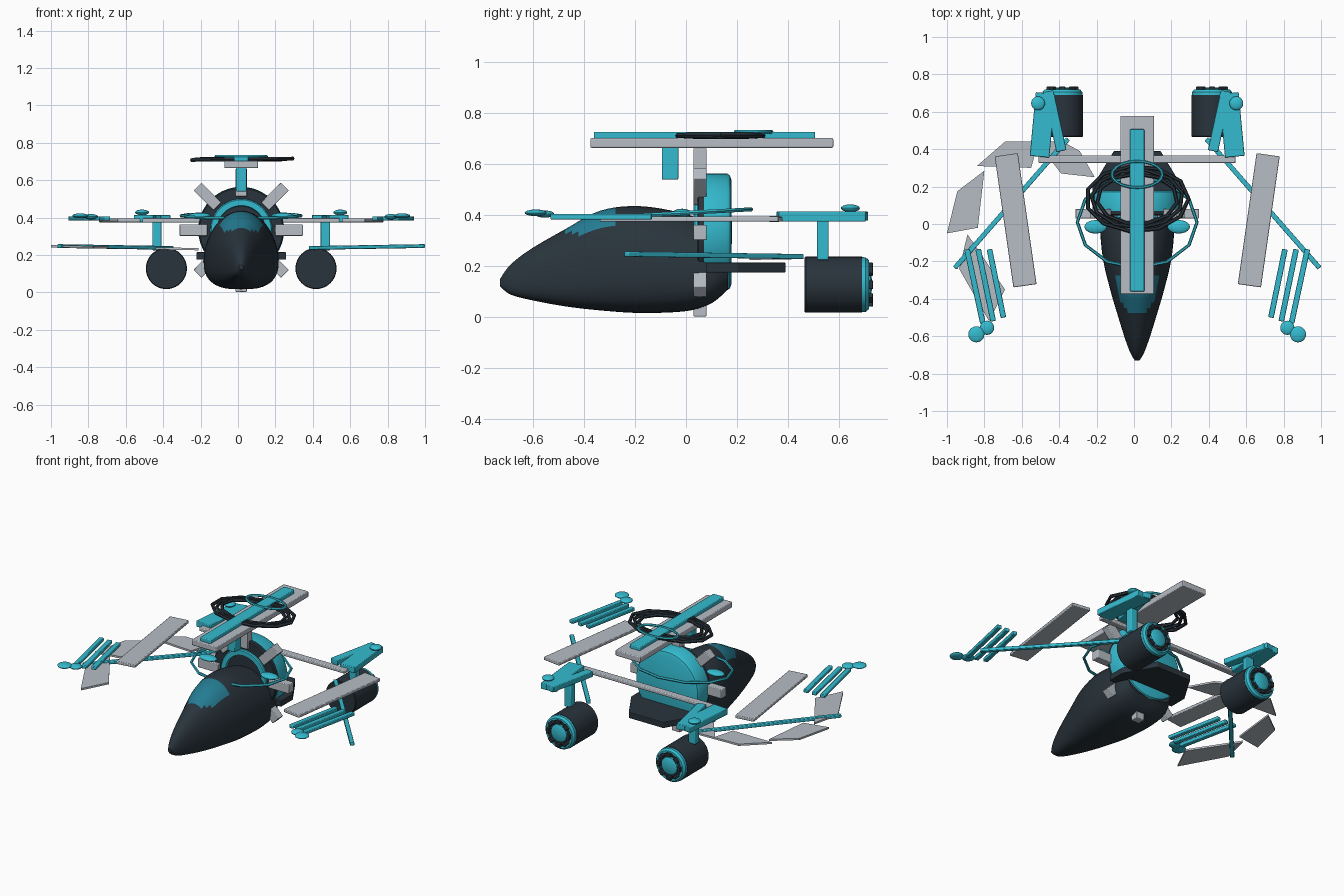
import bpy, bmesh, math
from mathutils import Vector, Matrix

if "Cube" in bpy.data.objects:
    bpy.data.objects.remove(bpy.data.objects["Cube"])

CX = 0.017   # symmetry plane of the craft


def mat(name, rgb):
    m = bpy.data.materials.new(name)
    m.diffuse_color = (*rgb, 1)
    m.use_nodes = True
    m.node_tree.nodes["Principled BSDF"].inputs["Base Color"].default_value = m.diffuse_color
    return m


DARK = mat("dark slate", (0.022, 0.034, 0.045))
CYAN = mat("cyan", (0.035, 0.5, 0.63))
GREY = mat("light grey", (0.47, 0.51, 0.56))
GLASS = mat("canopy teal", (0.018, 0.2, 0.29))


def finish(name, bm, *mats, smooth=True, bevel=0):
    bmesh.ops.recalc_face_normals(bm, faces=bm.faces)
    me = bpy.data.meshes.new(name)
    bm.to_mesh(me)
    bm.free()
    ob = bpy.data.objects.new(name, me)
    bpy.context.collection.objects.link(ob)
    for m in mats:
        me.materials.append(m)
    if bevel:
        b = ob.modifiers.new("bevel", 'BEVEL')
        b.width, b.segments = bevel, 2
    if smooth:
        bpy.context.view_layer.objects.active = ob
        ob.select_set(True)
        bpy.ops.object.shade_smooth_by_angle(angle=math.radians(35))
        ob.select_set(False)
    return ob


def box(name, lo, hi, m, bevel=0.005):
    bm = bmesh.new()
    bmesh.ops.create_cube(bm, size=1)
    for v in bm.verts:
        v.co = [l + (h - l) * (c + 0.5) for l, h, c in zip(lo, hi, v.co)]
    return finish(name, bm, m, bevel=bevel)


def bar(name, a, b, width, thick, m, bevel=0.004):
    """Flat bar from point a to point b."""
    a, b = Vector(a), Vector(b)
    d = (b - a).normalized()
    side = d.cross(Vector((0, 0, 1))).normalized()
    up = side.cross(d)
    bm = bmesh.new()
    bmesh.ops.create_cube(bm, size=1)
    for v in bm.verts:
        c = v.co.copy()
        v.co = (a + b) / 2 + d * c.x * (b - a).length + side * c.y * width + up * c.z * thick
    return finish(name, bm, m, bevel=bevel)


def bead(name, pos, size, m):
    bm = bmesh.new()
    bmesh.ops.create_uvsphere(bm, u_segments=20, v_segments=12, radius=1)
    for v in bm.verts:
        v.co = [p + c * s for p, c, s in zip(pos, v.co, size)]
    return finish(name, bm, m)


def lathe(name, centre, profile, m, n=40):
    """Turn (radius, y) points about an axis along y."""
    bm = bmesh.new()
    rings = []
    for r, y in profile:
        rings.append([bm.verts.new((centre[0] + r * math.cos(2 * math.pi * i / n), y,
                                    centre[1] + r * math.sin(2 * math.pi * i / n))) for i in range(n)])
    for p, q in zip(rings, rings[1:]):
        for i in range(n):
            bm.faces.new((p[i], p[(i + 1) % n], q[(i + 1) % n], q[i]))
    bmesh.ops.remove_doubles(bm, verts=bm.verts, dist=1e-5)
    return finish(name, bm, m)


def hoop(name, centre, rx, ry, tube, n, m, tilt=0.0, roll=0.0, turn=0.0):
    """Faceted elliptical ring of thin square tube."""
    bm = bmesh.new()
    rings = []
    rot = Matrix.Rotation(tilt, 3, 'X') @ Matrix.Rotation(roll, 3, 'Y')
    for i in range(n):
        a = 2 * math.pi * (i + turn) / n
        ring = []
        for k in range(6):
            t = math.pi * k / 3
            o = tube * math.cos(t)
            p = Vector(((rx + o) * math.cos(a), (ry + o) * math.sin(a), tube * math.sin(t)))
            ring.append(bm.verts.new(rot @ p + Vector(centre)))
        rings.append(ring)
    for i in range(n):
        p, q = rings[i], rings[(i + 1) % n]
        for k in range(6):
            bm.faces.new((p[k], p[(k + 1) % 6], q[(k + 1) % 6], q[k]))
    return finish(name, bm, m)


def plate(name, pts, zfun, thick, m, bevel=0.0):
    bm = bmesh.new()
    f = bm.faces.new([bm.verts.new((x, y, zfun(x))) for x, y in pts])
    ext = bmesh.ops.extrude_face_region(bm, geom=[f])
    for v in ext["geom"]:
        if isinstance(v, bmesh.types.BMVert):
            v.co.z += thick
    return finish(name, bm, m, smooth=False, bevel=bevel)


# Hull: lofted sections (y, top, bottom, half width)
stations = [(-.73, .150, .122, .012), (-.69, .205, .09, .036), (-.61, .267, .068, .066),
            (-.475, .345, .043, .108), (-.337, .418, .027, .148), (-.18, .436, .017, .184),
            (0, .405, .024, .2), (.1, .36, .055, .195), (.165, .30, .11, .16)]


def spline(i, t):
    p = [stations[min(max(i + k, 0), len(stations) - 1)] for k in (-1, 0, 1, 2)]
    return [0.5 * (2 * b + (c - a) * t + (2 * a - 5 * b + 4 * c - d) * t * t + (3 * b - a - 3 * c + d) * t ** 3)
            for a, b, c, d in zip(*p)]


bm = bmesh.new()
rows, N = [], 40
sections = [spline(i, k / 5) for i in range(len(stations) - 1) for k in range(5)] + [stations[-1]]
for y, top, bot, w in sections:
    mid = bot + (top - bot) * 0.4
    row = []
    for k in range(N):
        a = 2 * math.pi * k / N
        c, s = math.cos(a), math.sin(a)
        e = 0.95 if s > 0 else 0.65          # flatter belly, rounder back
        x = w * math.copysign(abs(c) ** e, c)
        z = mid + ((top - mid) * s if s > 0 else -(mid - bot) * abs(s) ** 0.7)
        row.append(bm.verts.new((CX + x, y, z)))
    rows.append(row)
for p, q in zip(rows, rows[1:]):
    for k in range(N):
        f = bm.faces.new((p[k], p[(k + 1) % N], q[(k + 1) % N], q[k]))
        c = f.calc_center_median()
        f.material_index = int(-.48 < c.y < -.285 and c.z > .328 + .1 * max(0, c.y + .46))
bm.faces.new(rows[0])
bm.faces.new(rows[-1])
finish("hull", bm, DARK, GLASS)

# Rear drum, its dark face, inner collar and spokes
HUB = (CX, .335)
lathe("rear_drum", HUB, [(0, .07), (.23, .07), (.23, .16), (.222, .172), (.205, .178), (0, .18)], CYAN)
lathe("drum_face", HUB, [(0, .045), (.222, .045), (.228, .05), (.228, .07), (0, .07)], DARK)
lathe("drum_collar", HUB, [(.125, .05), (.13, .03), (.16, .03), (.166, .036), (.166, .05), (.125, .05)], CYAN)
for i in range(8):
    a = i * math.pi / 4
    d = Vector((math.cos(a), 0, math.sin(a)))
    n = Vector((-d.z, 0, d.x))
    bm = bmesh.new()
    bmesh.ops.create_cube(bm, size=1)
    for v in bm.verts:
        c = v.co.copy()
        v.co = Vector((CX, .055 + c.y * .052, .333)) + d * (.255 + c.x * .15) + n * c.z * .06
    finish(f"spoke_{i}", bm, GREY, bevel=.004)

# Dark hexagonal shelf behind the hull
plate("rear_shelf", [(CX + x, y) for x, y in
      [(-.24, .08), (.24, .08), (.24, .2), (.125, .39), (-.125, .39), (-.24, .2)]],
      lambda x: .175, .04, DARK, bevel=.004)

# Top beam and rings
box("top_beam", (CX - .09, -.375, .665), (CX + .09, .578, .703), GREY)
box("top_stripe_beam", (CX - .038, -.362, .70), (CX + .038, .507, .728), CYAN)
box("top_strut", (CX - .028, -.095, .54), (CX + .028, -.03, .67), CYAN)
for i, (rx, ry) in enumerate([(.275, .175), (.245, .155), (.215, .135)]):
    hoop(f"coil_{i}", (CX, .135, .712), rx, ry, .011, 11, DARK, roll=.015 * (i - 1), turn=i * .37)
hoop("top_halo", (CX, .265, .727), .135, .07, .008, 20, CYAN)
hoop("waist_ring", (CX, .01, .41), .32, .245, .009, 12, CYAN, tilt=.055)

# Rear cross beam
box("cross_beam", (CX - .527, .325, .374), (CX + .527, .367, .397), GREY)

# Mirrored side equipment
for s, side in ((-1, "left"), (1, "right")):
    def P(x, y, z):
        return (CX + s * x, y, z)
    bead(f"waist_bead_{side}", P(.222, -.015, .41), (.06, .036, .016), CYAN)
    bar(f"side_board_{side}", P(.70, .37, .385), P(.60, -.33, .385), .125, .02, GREY)
    # front rods and beads
    for i, (x0, x1, y1) in enumerate([(.91, .825, -.53), (.85, .77, -.52), (.79, .715, -.50)]):
        bar(f"front_rod_{i}_{side}", P(x0, -.135, .395), P(x1, y1, .395), .03, .022, CYAN)
    bead(f"rod_bead_small_{side}", P(.803, -.555, .405), (.038, .038, .014), CYAN)
    bead(f"rod_bead_large_{side}", P(.86, -.59, .41), (.043, .043, .013), CYAN)
    # long low diagonal rod
    bar(f"diagonal_rod_{side}", P(.37, .455, .238), P(.975, -.235, .248), .026, .02, CYAN)
    # engine mount
    bar(f"mount_plate_{side}", P(.49, .70, .395), P(.522, .36, .395), .105, .04, CYAN)
    bar(f"mount_bar_{side}", P(.475, .71, .397), P(.405, .39, .397), .055, .035, CYAN)
    bead(f"mount_bead_{side}", P(.53, .645, .428), (.037, .037, .015), CYAN)
    xa, xb = sorted((CX + s * .425, CX + s * .475))
    box(f"pylon_{side}", (xa, .515, .225), (xb, .56, .38), CYAN)
    # engine
    hub = (CX + s * .40, .128)
    lathe(f"engine_body_{side}", hub, [(0, .465), (.106, .465), (.11, .47), (.11, .69), (0, .69)], DARK)
    lathe(f"engine_rim_{side}", hub, [(.108, .688), (.107, .705), (.096, .718), (.084, .718), (.084, .69)], CYAN)
    lathe(f"engine_recess_{side}", hub, [(.085, .712), (0, .712)], DARK)
    lathe(f"engine_cap_{side}", hub, [(.058, .71), (.056, .722), (.045, .728), (0, .73)], CYAN)
    for i in range(8):
        a = i * math.pi / 4
        u = Vector((math.cos(a), 0, math.sin(a)))
        w = Vector((-u.z, 0, u.x))
        bm = bmesh.new()
        bmesh.ops.create_cube(bm, size=1)
        for v in bm.verts:
            c = v.co.copy()
            v.co = Vector((hub[0], .719 + c.y * .03, hub[1])) + u * (.075 + c.x * .022) + w * c.z * .034
        finish(f"engine_tooth_{i}_{side}", bm, DARK, bevel=.003)

# Curved row of thin plates on the left side only
feathers = [[(-.52, .44), (-.38, .44), (-.29, .39), (-.21, .25), (-.39, .27)],
            [(-.84, .31), (-.69, .44), (-.51, .44), (-.55, .30)],
            [(-1.0, -.05), (-.945, .175), (-.80, .285), (-.835, -.02)],
            [(-.89, -.055), (-.69, -.35), (-.775, -.52), (-.935, -.24)]]
for i, pts in enumerate(feathers):
    plate(f"side_feather_{i}", pts, lambda x: .225 - .02 * (x + .2), .012, GREY)
